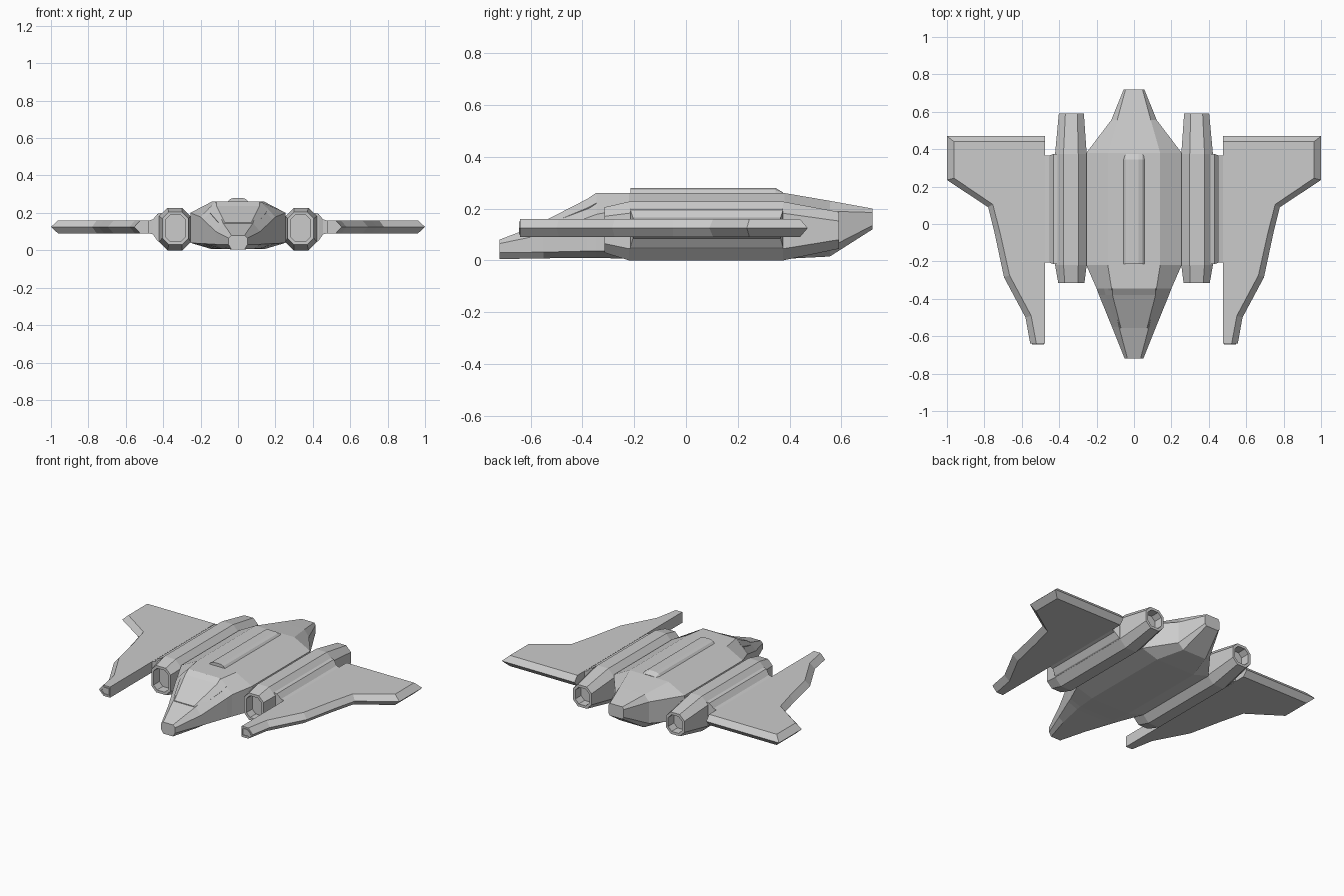
import bpy, bmesh

if "Cube" in bpy.data.objects:
    bpy.data.objects.remove(bpy.data.objects["Cube"])

# Single hull paint
GREY = (0.6, 0.6, 0.6, 1)
hull_paint = bpy.data.materials.new("hull_grey")
hull_paint.use_nodes = True
hull_paint.diffuse_color = GREY
bsdf = hull_paint.node_tree.nodes["Principled BSDF"]
bsdf.inputs["Base Color"].default_value = GREY
bsdf.inputs["Roughness"].default_value = 0.7


def finish(bm, name):
    bmesh.ops.recalc_face_normals(bm, faces=bm.faces)
    mesh = bpy.data.meshes.new(name)
    bm.to_mesh(mesh)
    bm.free()
    mesh.materials.append(hull_paint)
    obj = bpy.data.objects.new(name, mesh)
    bpy.context.collection.objects.link(obj)
    return obj


def loft(rings, name, recess=None):
    """Skin equal-length rings of points; optionally hollow both ends."""
    bm = bmesh.new()
    loops = [[bm.verts.new(p) for p in ring] for ring in rings]
    n = len(loops[0])
    for a, b in zip(loops, loops[1:]):
        for i in range(n):
            j = (i + 1) % n
            bm.faces.new((a[i], a[j], b[j], b[i]))
    caps = [bm.faces.new(loops[0]), bm.faces.new(loops[-1])]
    bmesh.ops.recalc_face_normals(bm, faces=bm.faces)
    if recess:
        rim, depth = recess
        bmesh.ops.inset_individual(bm, faces=caps, thickness=rim)
        for cap in caps:
            push = cap.normal.copy() * -depth
            inner = bmesh.ops.extrude_face_region(bm, geom=[cap])["geom"]
            bmesh.ops.translate(bm, vec=push,
                                verts=[v for v in inner if isinstance(v, bmesh.types.BMVert)])
            bmesh.ops.delete(bm, geom=[cap], context="FACES_ONLY")
    return finish(bm, name)


def pair(build, side_name):
    """Build the part on the left, then mirrored on the right."""
    for side, s in (("left", 1), ("right", -1)):
        build(s, side + "_" + side_name)


def symmetric(half, y):
    """Closed ring at y from half a section, listed top to bottom."""
    return [(x, y, z) for x, z in half] + [(-x, y, z) for x, z in reversed(half)]


# Fuselage: y, top, shoulder, lower edge, belly as (half width, height)
hull = [
    (-.72, (.035, .08), (.05, .065), (.05, .03), (.035, .005)),
    (-.55, (.08, .145), (.118, .1), (.118, .032), (.085, .008)),
    (-.38, (.115, .23), (.187, .165), (.187, .036), (.12, .01)),
    (-.345, (.12, .26), (.2, .178), (.2, .036), (.125, .01)),
    (-.22, (.14, .26), (.255, .2), (.255, .04), (.14, .006)),
    (.38, (.14, .26), (.255, .2), (.255, .04), (.14, .006)),
    (.555, (.09, .23), (.122, .19), (.122, .05), (.085, .015)),
    (.72, (.045, .2), (.055, .185), (.055, .135), (.045, .12)),
]
loft([symmetric(h[1:], h[0]) for h in hull], "fuselage")

# Canopy: faceted shell slightly proud of the nose
canopy = [
    (-.555, (.07, .148), (.088, .13), (.07, .09)),
    (-.38, (.115, .238), (.152, .203), (.12, .15)),
    (-.345, (.115, .262), (.16, .222), (.12, .15)),
]
loft([symmetric(c[1:], c[0]) for c in canopy], "canopy")

# Rounded dorsal spine with a sloped rear end
arc = [(.025, .28), (.045, .272), (.06, .255)]
tail = [(.025, .262), (.045, .26), (.06, .25)]
loft([symmetric(arc, -.215), symmetric(arc, .345), symmetric(tail, .375)], "dorsal_spine")


# Engine nacelles: octagonal tubes with tapered, hollow ends
def nacelle(s, name):
    rings = []
    for y, x0, x1, z0, z1, c in ((-.315, .265, .405, .03, .205, .035),
                                 (-.22, .253, .422, 0, .227, .045),
                                 (.375, .253, .422, 0, .227, .045),
                                 (.59, .268, .402, .045, .187, .035)):
        ring = [(x0 + c, z0), (x1 - c, z0), (x1, z0 + c), (x1, z1 - c),
                (x1 - c, z1), (x0 + c, z1), (x0, z1 - c), (x0, z0 + c)]
        rings.append([(s * x, y, z) for x, z in ring])
    loft(rings, name, recess=(.018, .06))


pair(nacelle, "engine_nacelle")


# Pylons joining nacelles to wings
def pylon(s, name):
    rings = []
    for x, y0, y1, z0, z1 in ((.41, -.215, .375, .04, .2),
                              (.43, -.215, .375, .05, .195),
                              (.455, -.205, .365, .085, .165),
                              (.49, -.205, .365, .095, .155)):
        rings.append([(s * x, y0, z0), (s * x, y1, z0), (s * x, y1, z1), (s * x, y0, z1)])
    loft(rings, name)


pair(pylon, "wing_pylon")

# Wings: flat plates with knife edges; rim outline and inset plate outline
RIM = [(.475, .47), (1, .47), (1, .235), (.78, .09), (.745, -.05),
       (.695, -.285), (.58, -.5), (.555, -.64), (.475, -.64)]
PLATE = [(.475, .44), (.962, .44), (.962, .245), (.755, .105), (.715, -.05),
         (.665, -.275), (.55, -.49), (.522, -.64), (.475, -.64)]


def wing(s, name):
    layers = ((PLATE, .09), (RIM, .125), (PLATE, .16))
    loft([[(s * x, y, z) for x, y in outline] for outline, z in layers], name)


pair(wing, "wing")


# Dark-edged gun port recess at each wing's forward tip
def tip_port(s, name):
    section = [(.48, .1), (.52, .1), (.545, .125), (.52, .15), (.48, .15)]
    rings = [[(s * x, y, z) for x, z in section] for y in (-.645, -.63)]
    loft(rings, name, recess=(.008, .006))


pair(tip_port, "wing_tip_port")
